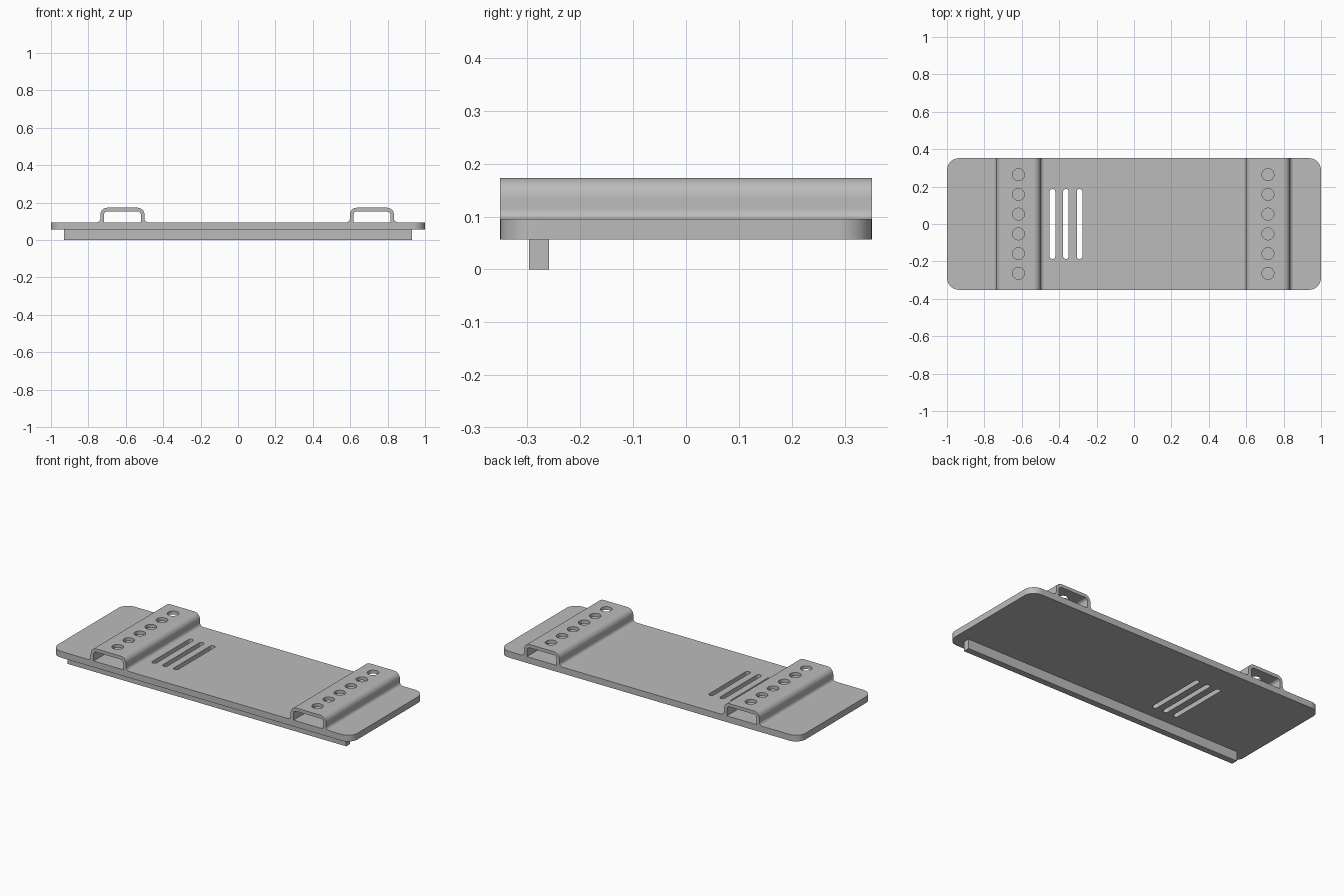
import bpy
import bmesh
import math
from mathutils import Vector

cube = bpy.data.objects.get("Cube")
if cube:
    bpy.data.objects.remove(cube, do_unlink=True)

grey = bpy.data.materials.new("plain grey")
grey.use_nodes = True
colour = (0.5, 0.5, 0.5, 1)
grey.diffuse_color = colour
grey.node_tree.nodes["Principled BSDF"].inputs["Base Color"].default_value = colour


def rounded(corners, steps=8):
    """Outline from (u, v, radius) corners, each radius drawn as an arc."""
    outline = []
    for i, (u, v, r) in enumerate(corners):
        p = Vector((u, v, 0))
        if r == 0:
            outline.append(p)
            continue
        before = Vector((*corners[i - 1][:2], 0))
        after = Vector((*corners[(i + 1) % len(corners)][:2], 0))
        d1, d2 = (before - p).normalized(), (after - p).normalized()
        half = d1.angle(d2) / 2
        centre = p + (d1 + d2).normalized() * r / math.sin(half)
        reach = r / math.tan(half)
        a = (p + d1 * reach - centre).normalized()
        b = (p + d2 * reach - centre).normalized()
        outline += [centre + a.slerp(b, k / steps) * r for k in range(steps + 1)]
    return outline


def rectangle(cx, cy, hx, hy, r=0):
    return rounded([(cx - hx, cy - hy, r), (cx + hx, cy - hy, r),
                    (cx + hx, cy + hy, r), (cx - hx, cy + hy, r)])


def circle(cx, cy, r, sides=32):
    turns = [math.tau * k / sides for k in range(sides)]
    return [Vector((cx + r * math.cos(t), cy + r * math.sin(t), 0)) for t in turns]


def prism(name, outlines, low, high, along_y=False):
    """Extrude outlines along z, or along y for a profile seen from the front."""
    bm = bmesh.new()
    for outline in outlines:
        rings = []
        for h in (low, high):
            rings.append([bm.verts.new((p.x, h, p.y) if along_y else (p.x, p.y, h))
                          for p in outline])
        bottom, top = rings
        bm.faces.new(bottom)
        bm.faces.new(top)
        for i in range(len(outline)):
            bm.faces.new((bottom[i - 1], bottom[i], top[i], top[i - 1]))
    bmesh.ops.remove_doubles(bm, verts=bm.verts, dist=0.0001)
    bmesh.ops.recalc_face_normals(bm, faces=bm.faces)
    mesh = bpy.data.meshes.new(name)
    bm.to_mesh(mesh)
    bm.free()
    mesh.materials.append(grey)
    obj = bpy.data.objects.new(name, mesh)
    bpy.context.collection.objects.link(obj)
    return obj


def activate(obj):
    bpy.ops.object.select_all(action='DESELECT')
    obj.select_set(True)
    bpy.context.view_layer.objects.active = obj


def cut(obj, cutter):
    mod = obj.modifiers.new("cut", 'BOOLEAN')
    mod.operation = 'DIFFERENCE'
    mod.solver = 'EXACT'
    mod.object = cutter
    activate(obj)
    bpy.ops.object.modifier_apply(modifier=mod.name)
    bpy.data.objects.remove(cutter, do_unlink=True)


def smooth(obj):
    activate(obj)
    bpy.ops.object.shade_smooth_by_angle(angle=math.radians(35))
    obj.modifiers.new("clean shading", 'WEIGHTED_NORMAL').keep_sharp = True


DEPTH = 0.352
BASE, DECK, TOP = 0.057, 0.095, 0.173

# Base plate with three rounded slots
plate = prism("base_plate", [rectangle(0, 0, 1, DEPTH, 0.065)], BASE, DECK)
slots = [rectangle(x, 0, 0.015, 0.187, 0.0149) for x in (-0.436, -0.364, -0.291)]
cut(plate, prism("slot_cutter", slots, 0, 0.2))
smooth(plate)

# Rail under the front edge
prism("front_rail", [rectangle(0, -0.278, 0.93, 0.019)], 0, BASE)


# Raised channels with flared feet and a row of round holes
def bridge(name, x):
    w, inner, flare = 0.118, 0.099, 0.02
    left = [(-inner, TOP - 0.02, 0.018), (-inner, DECK, 0), (-w - flare, DECK, 0),
            (-w, DECK, flare), (-w, TOP, 0.037)]
    right = [(-u, v, r) for u, v, r in reversed(left)]
    profile = rounded([(x + u, v, r) for u, v, r in left + right])
    obj = prism(name, [profile], -DEPTH, DEPTH, along_y=True)
    holes = [circle(x, (i - 2.5) * 0.1055, 0.032) for i in range(6)]
    cut(obj, prism("hole_cutter", holes, 0.13, 0.2))
    smooth(obj)


bridge("right_bridge", -0.618)
bridge("left_bridge", 0.716)
